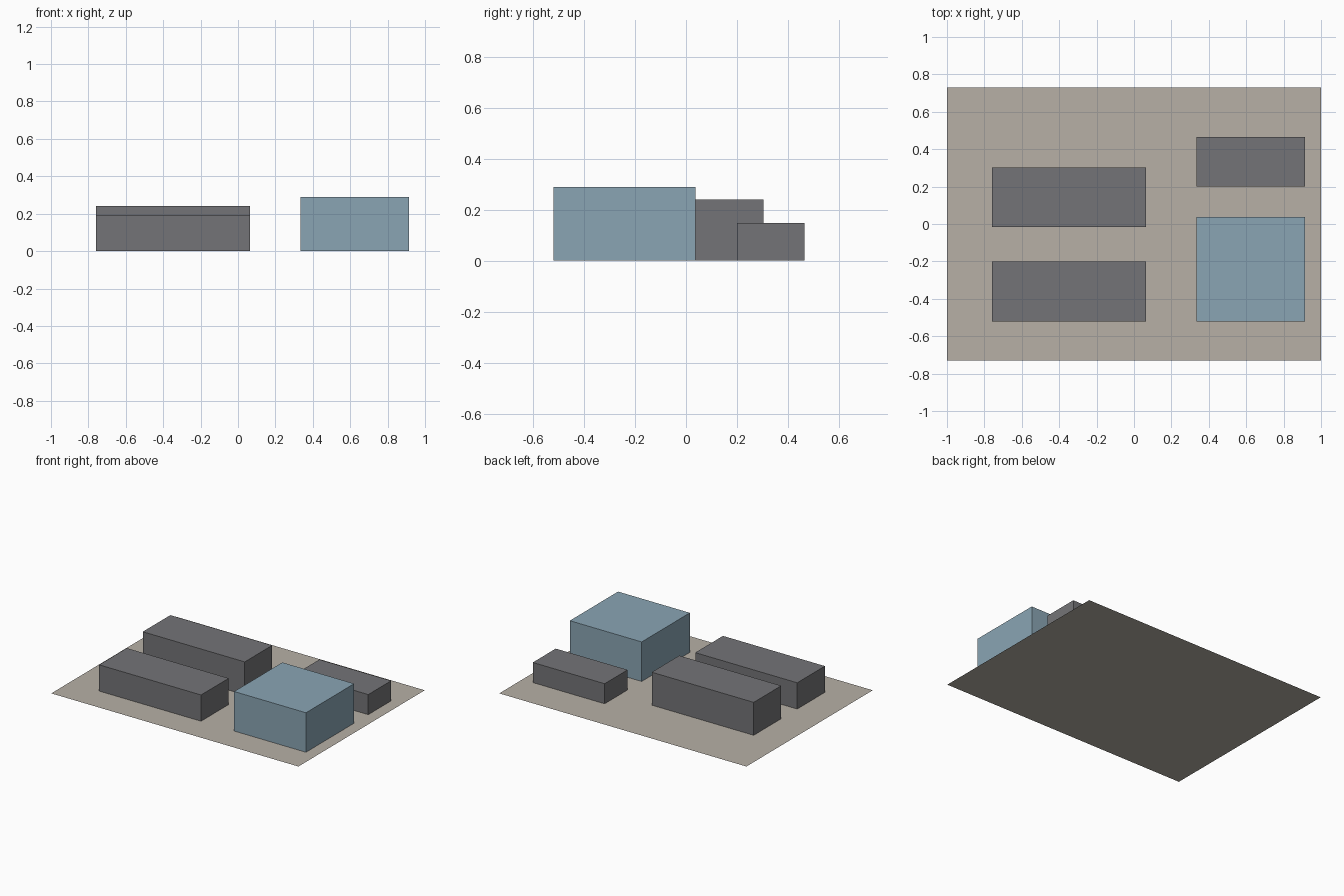
import bpy
import bmesh

default = bpy.data.objects.get("Cube")
if default:
    bpy.data.objects.remove(default, do_unlink=True)


def make_material(name, rgb):
    """Flat material from 0-255 display values."""
    colour = [((c / 255 + 0.055) / 1.055) ** 2.4 for c in rgb] + [1.0]
    mat = bpy.data.materials.new(name)
    mat.use_nodes = True
    mat.diffuse_color = colour
    bsdf = next(n for n in mat.node_tree.nodes if n.type == "BSDF_PRINCIPLED")
    bsdf.inputs["Base Color"].default_value = colour
    bsdf.inputs["Roughness"].default_value = 0.9
    return mat


def add_object(name, bm, mat):
    mesh = bpy.data.meshes.new(name)
    bm.to_mesh(mesh)
    bm.free()
    mesh.materials.append(mat)
    obj = bpy.data.objects.new(name, mesh)
    bpy.context.collection.objects.link(obj)
    return obj


def add_block(name, x_range, y_range, height, mat, base=0.001):
    """Plain box standing just above the ground sheet."""
    bm = bmesh.new()
    bmesh.ops.create_cube(bm, size=1)
    lows = (x_range[0], y_range[0], base)
    highs = (x_range[1], y_range[1], height)
    for v in bm.verts:
        v.co = [lo + (c + 0.5) * (hi - lo) for c, lo, hi in zip(v.co, lows, highs)]
    return add_object(name, bm, mat)


sand = make_material("warm grey ground", (183, 176, 166))
grey = make_material("dark grey", (116, 116, 119))
blue = make_material("soft blue", (138, 165, 180))

# Flat ground sheet
sheet = bmesh.new()
bmesh.ops.create_grid(sheet, x_segments=1, y_segments=1, size=1)
bmesh.ops.scale(sheet, vec=(1, 0.73, 1), verts=sheet.verts)
add_object("ground_sheet", sheet, sand)

# Two long blocks on the right, two shorter ones on the left
long_x = (-0.76, 0.065)
short_x = (0.333, 0.914)
add_block("front_long_block", long_x, (-0.52, -0.2), 0.193, grey)
add_block("back_long_block", long_x, (-0.015, 0.303), 0.242, grey)
add_block("back_low_block", short_x, (0.2, 0.465), 0.148, grey)
add_block("main_blue_block", short_x, (-0.52, 0.037), 0.29, blue)
